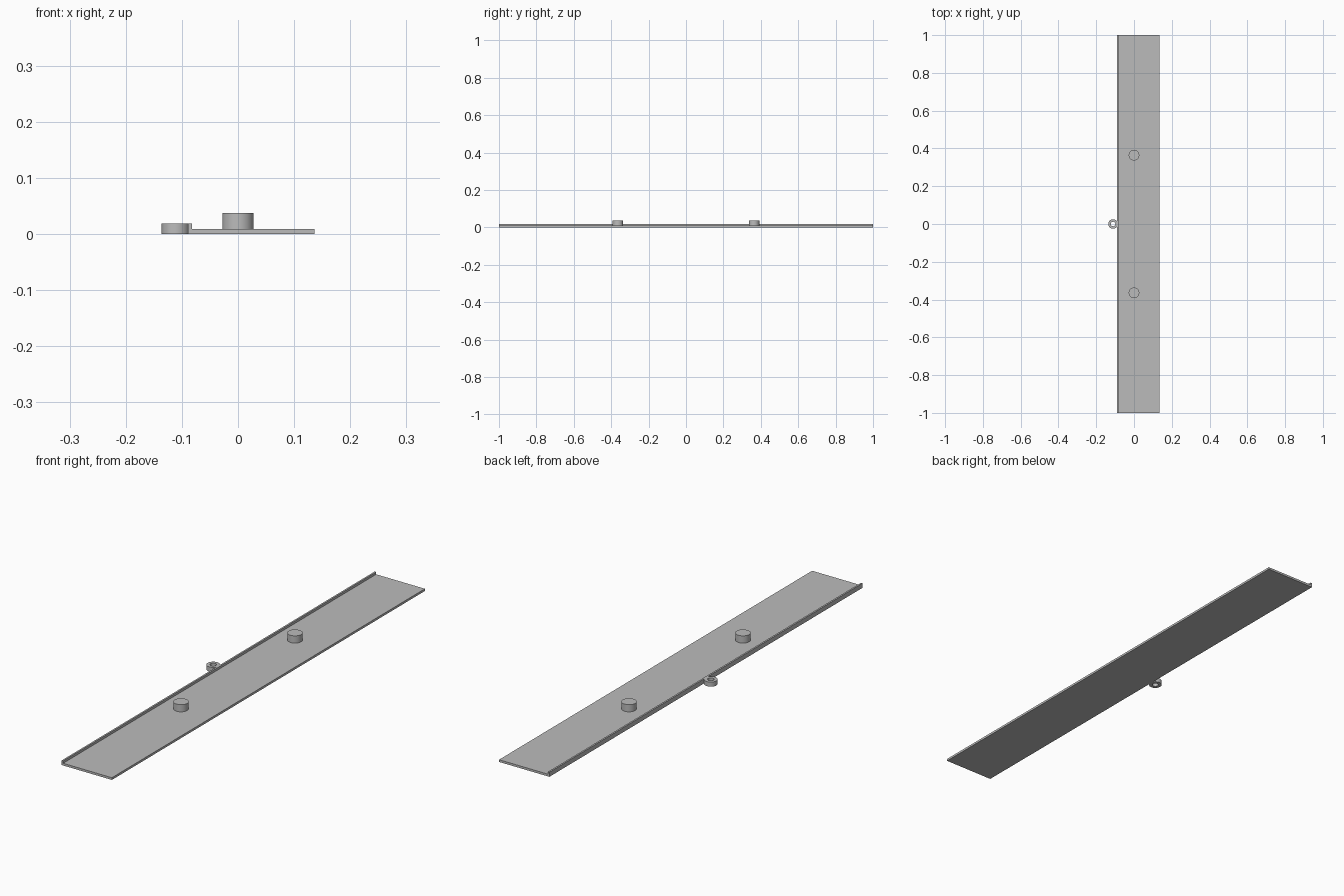
import bpy
import bmesh
from math import cos, sin, tau

cube = bpy.data.objects.get("Cube")
if cube:
    bpy.data.objects.remove(cube, do_unlink=True)

grey = bpy.data.materials.new("plain grey")
grey.use_nodes = True
colour = (0.5, 0.5, 0.5, 1)
grey.diffuse_color = colour
grey.node_tree.nodes["Principled BSDF"].inputs["Base Color"].default_value = colour


def finish(name, bm, location=(0, 0, 0), smooth=False):
    bmesh.ops.recalc_face_normals(bm, faces=bm.faces)
    mesh = bpy.data.meshes.new(name)
    bm.to_mesh(mesh)
    bm.free()
    mesh.materials.append(grey)
    obj = bpy.data.objects.new(name, mesh)
    obj.location = location
    bpy.context.collection.objects.link(obj)
    if smooth:
        bpy.ops.object.select_all(action="DESELECT")
        obj.select_set(True)
        bpy.context.view_layer.objects.active = obj
        bpy.ops.object.shade_smooth_by_angle()
    return obj


# Long plate with a raised lip, extruded from its L-shaped section
LEFT, RIGHT, BASE, LIP = -0.089, 0.136, 0.009, 0.0185
section = [(LEFT, 0), (RIGHT, 0), (RIGHT, BASE), (-0.082, BASE), (-0.082, LIP), (LEFT, LIP)]
bm = bmesh.new()
end = bm.faces.new([bm.verts.new((x, -1, z)) for x, z in section])
grown = bmesh.ops.extrude_face_region(bm, geom=[end], use_keep_orig=True)
bmesh.ops.translate(bm, vec=(0, 2, 0),
                    verts=[g for g in grown["geom"] if isinstance(g, bmesh.types.BMVert)])
finish("lipped_plate", bm)

# Two round pegs on the plate
for name, y in (("front_peg", -0.364), ("back_peg", 0.364)):
    bm = bmesh.new()
    bmesh.ops.create_cone(bm, cap_ends=True, segments=48, radius1=0.028, radius2=0.028,
                          depth=0.038 - BASE)
    finish(name, bm, (0, y, (0.038 + BASE) / 2), smooth=True)

# Ring eyelet on the lip side, a square section swept around its hole
bm = bmesh.new()
SIDES = 48
ring_section = [(0.012, 0), (0.025, 0), (0.025, LIP), (0.012, LIP)]
loops = []
for i in range(SIDES):
    a = tau * i / SIDES
    loops.append([bm.verts.new((r * cos(a), r * sin(a), z)) for r, z in ring_section])
for i in range(SIDES):
    here, there = loops[i], loops[(i + 1) % SIDES]
    for j in range(4):
        k = (j + 1) % 4
        bm.faces.new((here[j], there[j], there[k], here[k]))
finish("eyelet_ring", bm, (-0.111, 0, 0), smooth=True)
